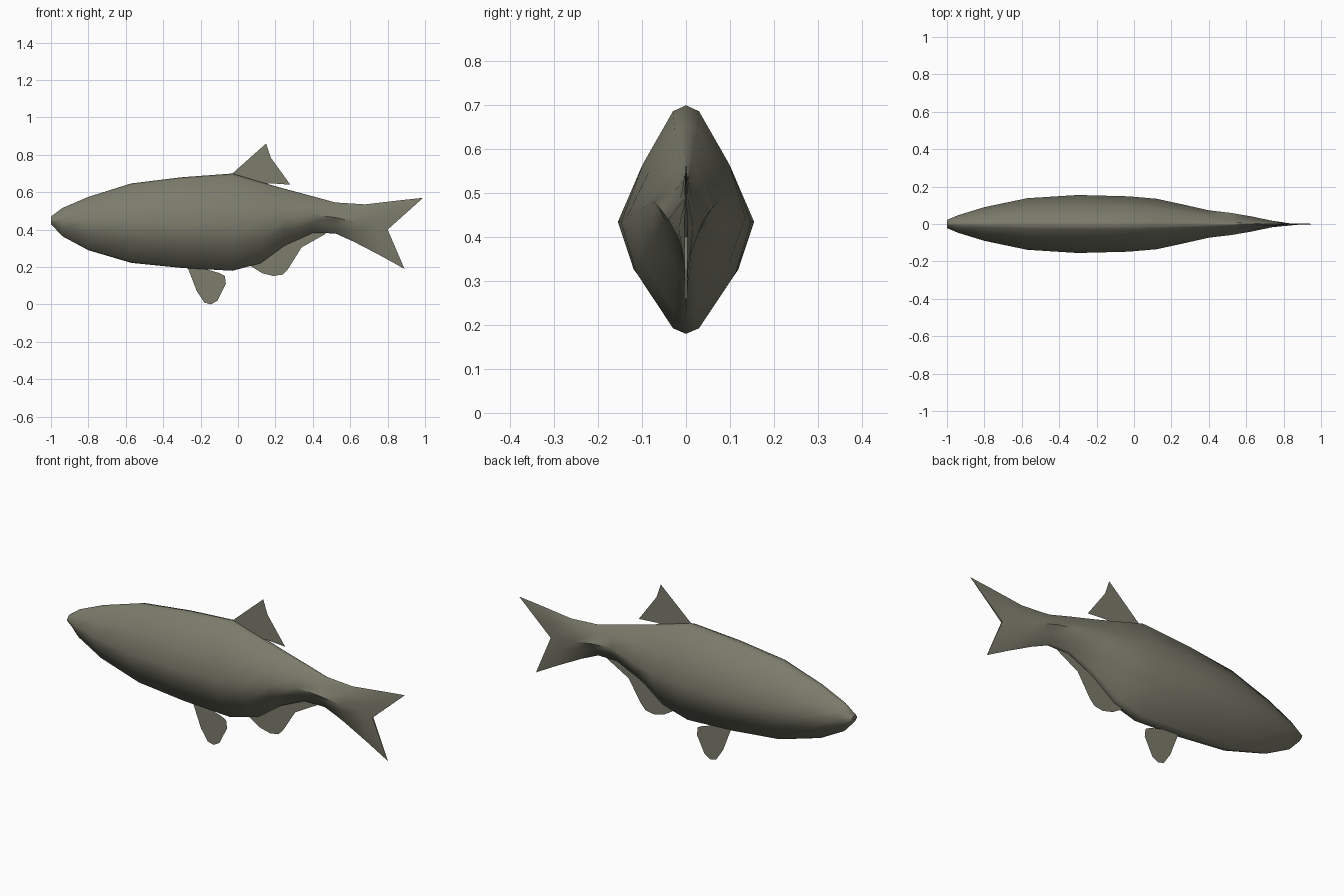
import bpy, bmesh

if "Cube" in bpy.data.objects:
    bpy.data.objects.remove(bpy.data.objects["Cube"])

olive = bpy.data.materials.new("olive grey")
olive.diffuse_color = (0.2, 0.2, 0.15, 1)
olive.use_nodes = True
olive.node_tree.nodes["Principled BSDF"].inputs["Base Color"].default_value = olive.diffuse_color


def add_object(name, bm):
    bmesh.ops.recalc_face_normals(bm, faces=bm.faces)
    mesh = bpy.data.meshes.new(name)
    bm.to_mesh(mesh)
    bm.free()
    mesh.materials.append(olive)
    ob = bpy.data.objects.new(name, mesh)
    bpy.context.collection.objects.link(ob)
    return ob


# Body sections: top (x, z), middle (x, z), bottom (x, z), half width, edge fullness
sections = [
    (-1.00, .470, -1.00, .45, -1.00, .430, .022, 1),
    (-.94, .515, -.94, .45, -.94, .365, .047, 1),
    (-.80, .575, -.80, .445, -.80, .290, .090, 1),
    (-.57, .647, -.57, .44, -.57, .222, .138, 1),
    (-.30, .680, -.30, .435, -.30, .195, .155, 1),
    (-.03, .700, -.03, .435, -.03, .180, .148, 1),
    (.12, .655, .12, .445, .12, .220, .135, .95),
    (.25, .618, .25, .46, .25, .315, .107, .9),
    (.40, .578, .40, .48, .40, .382, .073, .85),
    (.52, .545, .52, .465, .52, .380, .059, .7),
    (.68, .535, .63, .44, .62, .335, .040, .5),
    (.85, .555, .74, .42, .76, .262, .017, .4),
    (.99, .570, .80, .40, .89, .190, .004, .8),
]
# Half profile from top to bottom: height fraction, width fraction
profile = [(1, 0), (.95, .2), (.5, .66), (0, 1), (-.45, .77), (-.95, .2), (-1, 0)]


def ring(bm, s):
    xt, zt, xm, zm, xb, zb, w, full = s
    loop = [(h, v) for h, v in profile] + [(h, -v) for h, v in profile[-2:0:-1]]
    verts = []
    for h, v in loop:
        xe, ze = (xt, zt) if h > 0 else (xb, zb)
        f = abs(h)
        k = 1 if f == 0 else full
        verts.append(bm.verts.new((xm + (xe - xm) * f, v * w * k, zm + (ze - zm) * f)))
    return verts


bm = bmesh.new()
rings = [ring(bm, s) for s in sections]
n = len(rings[0])
for a, b in zip(rings, rings[1:]):
    for i in range(n):
        j = (i + 1) % n
        bm.faces.new((a[i], a[j], b[j], b[i]))
# Close the nose and the forked tail edge
bm.faces.new(rings[0])
last = rings[-1]
for i in range(n // 2):
    quad = [last[i], last[i + 1], last[(n - i - 1) % n], last[(n - i) % n]]
    bm.faces.new(list(dict.fromkeys(quad)))
body = add_object("body_and_tail", bm)
bpy.context.view_layer.objects.active = body
body.select_set(True)
bpy.ops.object.shade_smooth_by_angle(angle=1.05)

# Flat fins in the middle plane, rooted inside the body
fins = {
    "dorsal_fin": [(-.03, .70), (.15, .86), (.175, .785), (.21, .71), (.28, .64),
                   (.17, .648), (.10, .63), (.0, .66)],
    "pelvic_fin": [(-.27, .20), (-.22, .07), (-.18, .01), (-.145, 0), (-.11, .02),
                   (-.065, .11), (-.07, .152), (-.10, .168), (-.16, .185), (-.2, .21)],
    "anal_fin": [(.06, .21), (.13, .167), (.19, .152), (.24, .16), (.268, .19),
                 (.275, .27), (.34, .305), (.47, .378), (.40, .40), (.25, .34), (.12, .25)],
}
for name, outline in fins.items():
    bm = bmesh.new()
    bm.faces.new([bm.verts.new((x, 0, z)) for x, z in outline])
    bmesh.ops.triangulate(bm, faces=bm.faces[:])
    add_object(name, bm)
